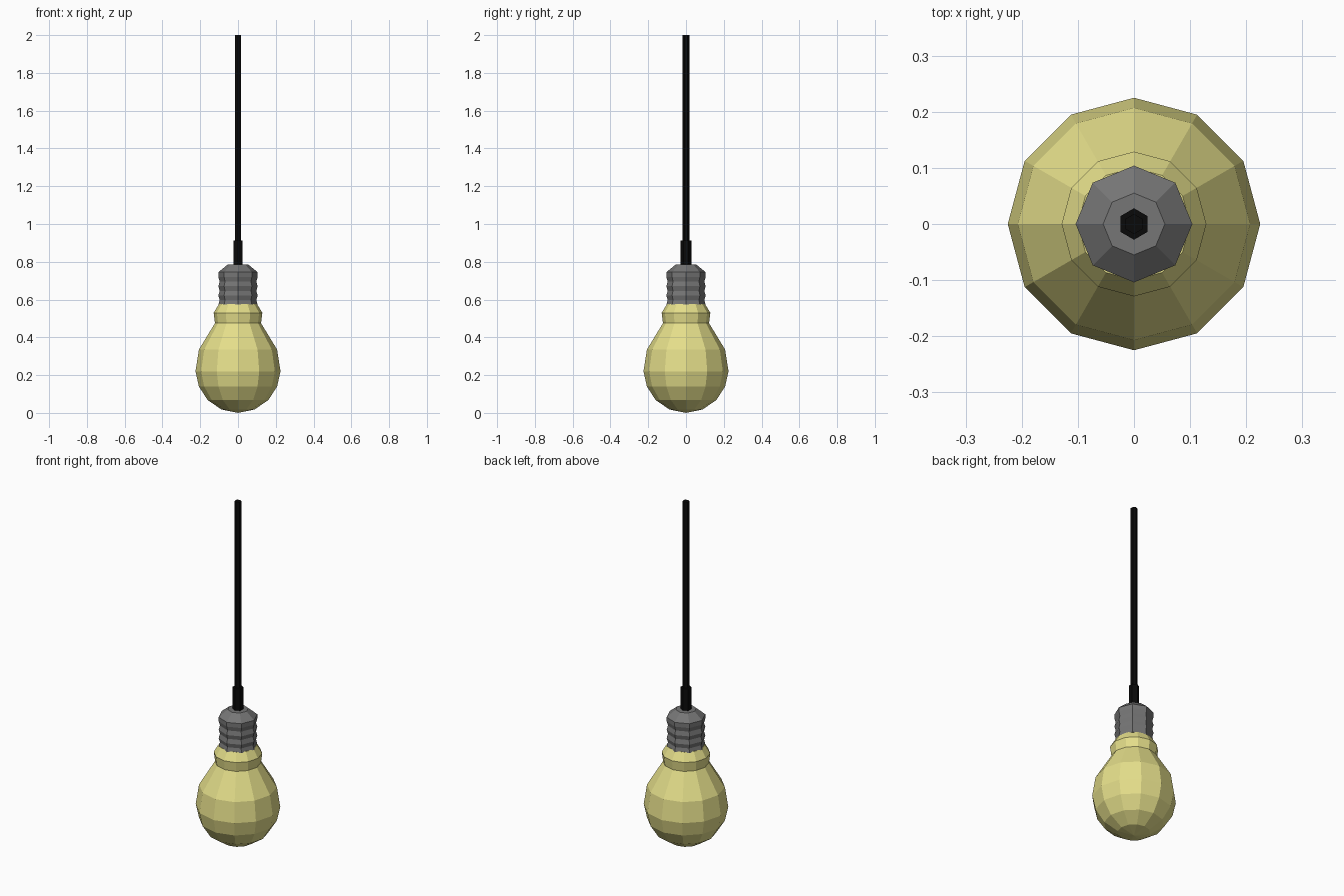
import bpy
import bmesh
from math import cos, sin, pi

cube = bpy.data.objects.get("Cube")
if cube:
    bpy.data.objects.remove(cube, do_unlink=True)


def make_material(name, rgb):
    mat = bpy.data.materials.new(name)
    mat.use_nodes = True
    colour = (*rgb, 1)
    mat.diffuse_color = colour
    mat.node_tree.nodes["Principled BSDF"].inputs["Base Color"].default_value = colour
    return mat


def lathe(name, profile, sides, mat):
    """Turn (radius, height) points, bottom to top, into a closed faceted solid."""
    bm = bmesh.new()
    rings = []
    for radius, z in profile:
        if radius == 0:
            rings.append([bm.verts.new((0, 0, z))] * sides)
        else:
            # A corner always lies on the y axis
            angles = [2 * pi * i / sides + pi / 2 for i in range(sides)]
            rings.append([bm.verts.new((radius * cos(a), radius * sin(a), z)) for a in angles])
    for low, high in zip(rings, rings[1:]):
        for i in range(sides):
            j = (i + 1) % sides
            corners = [low[i], low[j], high[j], high[i]]
            bm.faces.new(list(dict.fromkeys(corners)))
    for ring, (radius, z) in ((rings[0], profile[0]), (rings[-1], profile[-1])):
        if radius > 0:
            bm.faces.new(ring)
    bmesh.ops.recalc_face_normals(bm, faces=bm.faces)
    mesh = bpy.data.meshes.new(name)
    bm.to_mesh(mesh)
    bm.free()
    mesh.materials.append(mat)
    obj = bpy.data.objects.new(name, mesh)
    bpy.context.collection.objects.link(obj)
    return obj


glass = make_material("warm yellow glass", (0.775, 0.73, 0.255))
metal = make_material("dark grey metal", (0.18, 0.18, 0.18))
rubber = make_material("black rubber", (0.003, 0.003, 0.003))

# Glass bulb with flared collar
lathe("bulb", [(0, 0), (0.087, 0.018), (0.16, 0.067), (0.207, 0.14), (0.225, 0.22),
               (0.207, 0.335), (0.122, 0.475), (0.129, 0.53), (0.1, 0.577)], 12, glass)

# Ridged screw socket with a sloping cap
ridges = [(0.104 if i % 2 == 0 else 0.097, 0.573 + i * 0.0245) for i in range(7)]
lathe("socket", ridges + [(0.104, 0.745), (0.055, 0.785)], 8, metal)

# Cord sleeve and hanging cord
lathe("cord_sleeve", [(0.028, 0.775), (0.028, 0.913)], 6, rubber)
lathe("cord", [(0.018, 0.9), (0.018, 2)], 6, rubber)
